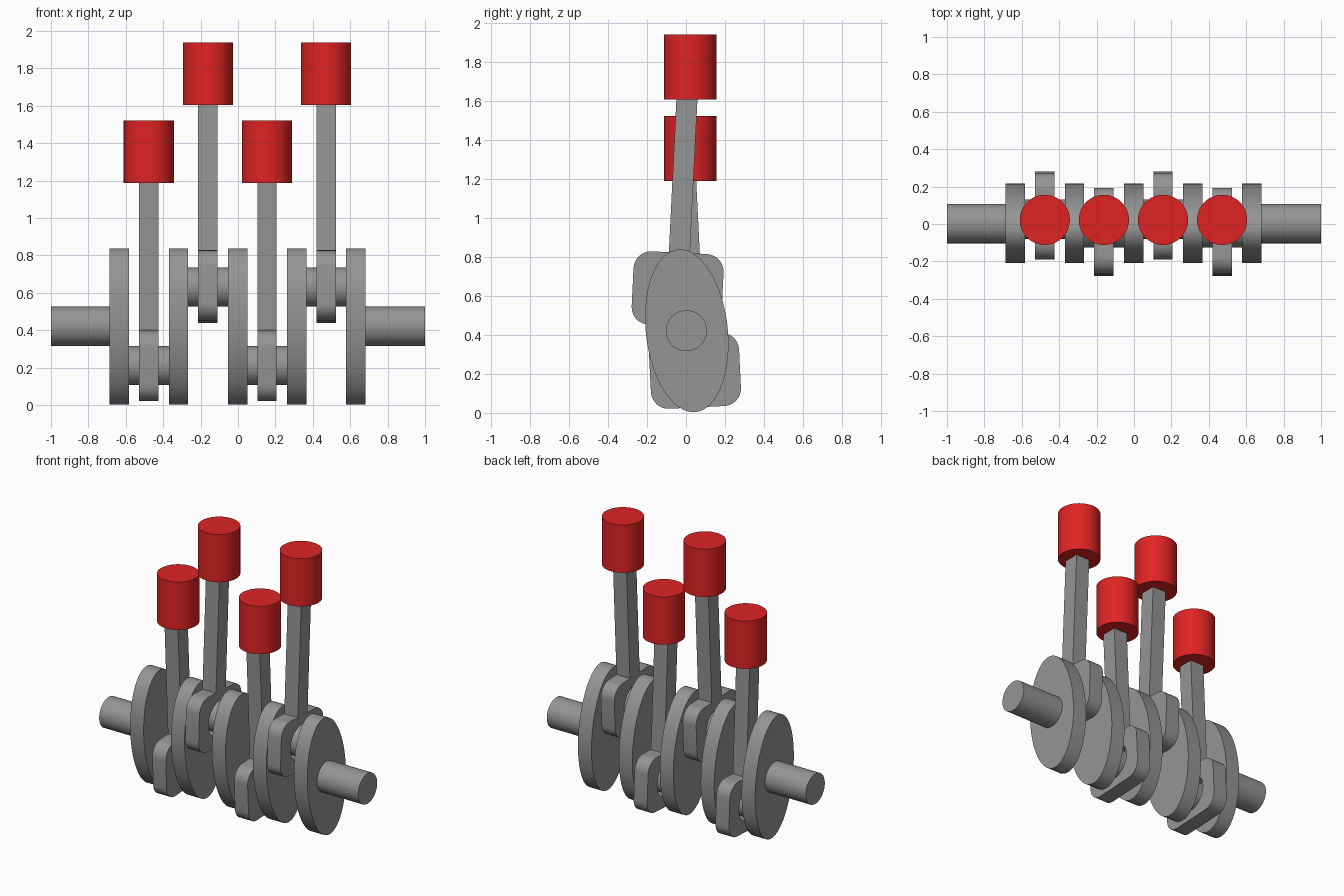
import bpy, math
from mathutils import Matrix, Vector

if "Cube" in bpy.data.objects:
    bpy.data.objects.remove(bpy.data.objects["Cube"])


def material(name, rgb):
    m = bpy.data.materials.new(name)
    m.diffuse_color = (*rgb, 1)
    m.use_nodes = True
    m.node_tree.nodes["Principled BSDF"].inputs["Base Color"].default_value = m.diffuse_color
    return m


STEEL = material("steel_grey", (0.30, 0.30, 0.30))
RED = material("piston_red", (0.74, 0.017, 0.017))


def finish(ob, name, mat):
    ob.name = name
    ob.data.materials.append(mat)
    bpy.context.view_layer.objects.active = ob
    ob.select_set(True)
    bpy.ops.object.shade_smooth_by_angle(angle=math.radians(30))
    ob.select_set(False)
    return ob


def x_cylinder(name, x0, x1, y, z, r):
    bpy.ops.mesh.primitive_cylinder_add(vertices=64, radius=r, depth=x1 - x0,
                                        location=((x0 + x1) / 2, y, z),
                                        rotation=(0, math.pi / 2, 0))
    return finish(bpy.context.object, name, STEEL)


def plate(name, outline, holes, x, thick, y, z, tilt):
    """Extrude a y/z outline along x, tilted in its own plane."""
    cu = bpy.data.curves.new(name, "CURVE")
    cu.dimensions = "2D"
    cu.fill_mode = "BOTH"
    cu.extrude = thick / 2
    for pts in [outline] + holes:
        sp = cu.splines.new("POLY")
        sp.points.add(len(pts) - 1)
        for p, (a, b) in zip(sp.points, pts):
            p.co = (a, b, 0, 1)
        sp.use_cyclic_u = True
    ob = bpy.data.objects.new(name, cu)
    bpy.context.collection.objects.link(ob)
    # local (x, y, z) -> world (y, z, x)
    axes = Matrix(((0, 0, 1, 0), (1, 0, 0, 0), (0, 1, 0, 0), (0, 0, 0, 1)))
    ob.matrix_world = (Matrix.Translation((x, y, z)) @
                       Matrix.Rotation(tilt, 4, "X") @ axes)
    bpy.ops.object.select_all(action="DESELECT")
    ob.select_set(True)
    bpy.context.view_layer.objects.active = ob
    bpy.ops.object.convert(target="MESH")
    return finish(bpy.context.object, name, STEEL)


def ellipse(a, b, n=64):
    return [(a * math.cos(2 * math.pi * i / n), b * math.sin(2 * math.pi * i / n))
            for i in range(n)]


def rounded_box(hy, hz, r, n=8):
    pts = []
    for q, (sy, sz) in enumerate(((1, 1), (-1, 1), (-1, -1), (1, -1))):
        for i in range(n + 1):
            t = (q + i / n) * math.pi / 2
            pts.append((sy * (hy - r) + r * math.cos(t), sz * (hz - r) + r * math.sin(t)))
    return pts


AXIS_Z, STEP, WIDTH = 0.421, 0.316, 0.104

# Shaft ends
x_cylinder("shaft_end_left", -1, -0.63, 0.002, AXIS_Z, 0.105)
x_cylinder("shaft_end_right", 0.63, 1, 0.002, AXIS_Z, 0.105)

# Oval crank webs
for i in range(5):
    plate(f"crank_web_{i + 1}", ellipse(0.21, 0.419), [], -0.634 + i * STEP, WIDTH,
          0.004, AXIS_Z, math.radians(6.3))

# Crank pins, connecting rods and pistons, alternately down and up
for i in range(4):
    x = -0.477 + i * STEP
    up = i % 2 == 1
    s = 1 if up else -1
    x_cylinder(f"crank_pin_{i + 1}", x - 0.16, x + 0.16, 0.003 - s * 0.023,
               AXIS_Z + s * 0.21, 0.105)

    # Big end with bore, leaning along the rod
    tilt = math.radians(-2.8 * s)
    big = Vector((x, -0.043 if up else 0.046, 0.633 if up else 0.216))
    plate(f"rod_big_end_{i + 1}", rounded_box(0.231, 0.188, 0.09), [ellipse(0.125, 0.125, 48)],
          x, WIDTH, big.y, big.z, tilt)

    # Square rod shank
    lo, hi = 0.175, 1.06
    bpy.ops.mesh.primitive_cube_add(size=1)
    shank = bpy.context.object
    shank.data.transform(Matrix.Translation((0, 0, (lo + hi) / 2)) @
                         Matrix.Diagonal((WIDTH, 0.108, hi - lo, 1)))
    shank.location = big
    shank.rotation_euler = (tilt, 0, 0)
    finish(shank, f"rod_shank_{i + 1}", STEEL)

    # Piston
    z0 = 1.605 if up else 1.188
    bpy.ops.mesh.primitive_cylinder_add(vertices=64, radius=0.134, depth=0.334,
                                        location=(x, 0.022, z0 + 0.167))
    finish(bpy.context.object, f"piston_{i + 1}", RED)
